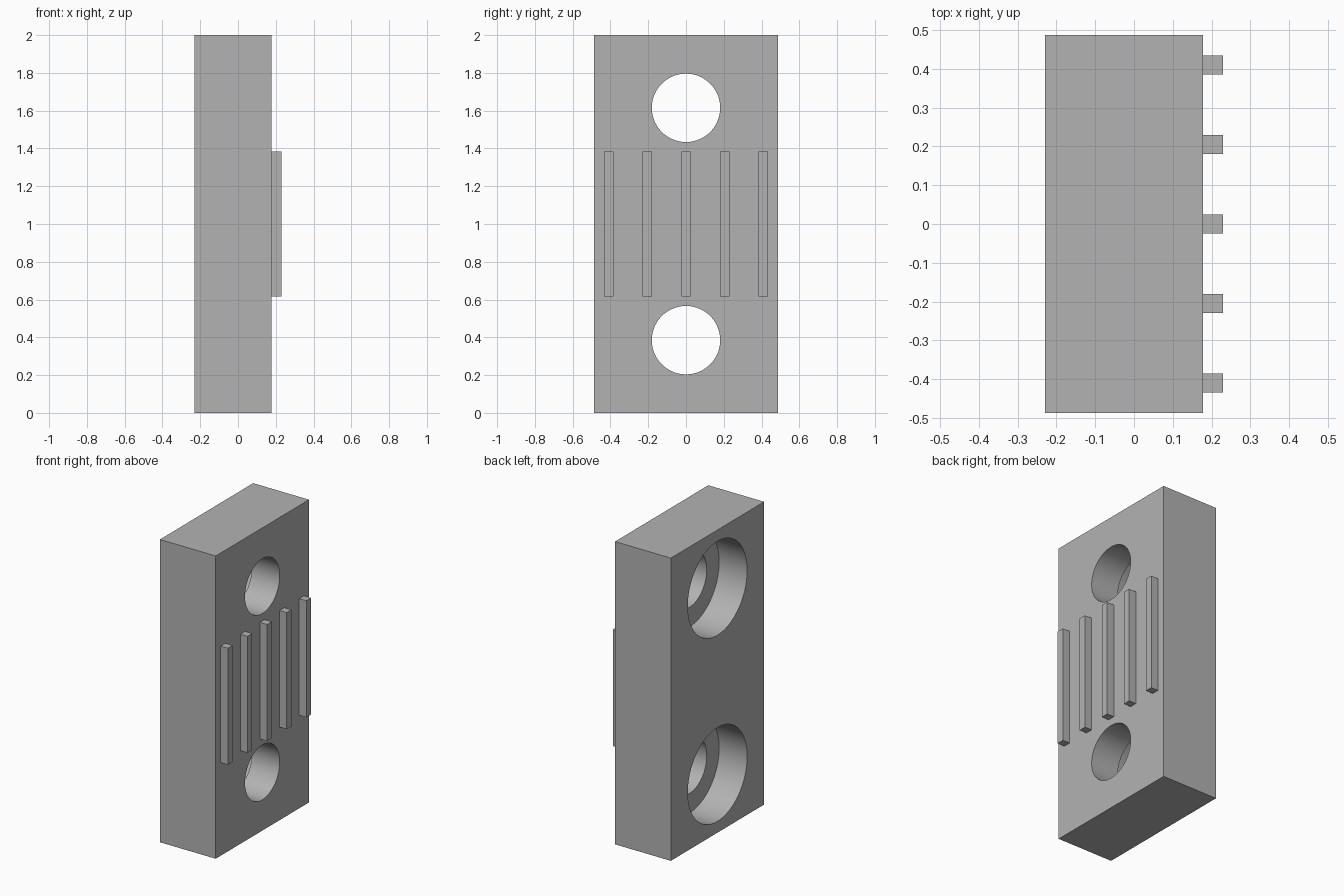
import bpy
import bmesh
from math import cos, sin, tau

cube = bpy.data.objects.get("Cube")
if cube:
    bpy.data.objects.remove(cube, do_unlink=True)

# Single grey finish
grey = bpy.data.materials.new("plain grey")
grey.use_nodes = True
colour = (0.45, 0.45, 0.45, 1)
grey.diffuse_color = colour
grey.node_tree.nodes["Principled BSDF"].inputs["Base Color"].default_value = colour

BACK, FACE, TIP = -0.23, 0.178, 0.23
HALF_DEPTH = 0.487
SHOULDER = -0.025
SEGMENTS = 96


def make_object(name, bm):
    bmesh.ops.recalc_face_normals(bm, faces=bm.faces)
    mesh = bpy.data.meshes.new(name)
    bm.to_mesh(mesh)
    bm.free()
    mesh.materials.append(grey)
    obj = bpy.data.objects.new(name, mesh)
    bpy.context.collection.objects.link(obj)
    return obj


def box(name, low, high):
    bm = bmesh.new()
    bmesh.ops.create_cube(bm, size=1)
    for v in bm.verts:
        v.co = [l + (c + 0.5) * (h - l) for c, l, h in zip(v.co, low, high)]
    return make_object(name, bm)


def stepped_cutter(name, z):
    """Wide bore from the back, narrowing at the shoulder, along x."""
    profile = [(BACK - 0.1, 0.31), (SHOULDER, 0.31), (SHOULDER, 0.181), (FACE + 0.1, 0.181)]
    bm = bmesh.new()
    rings = [[bm.verts.new((x, r * cos(tau * i / SEGMENTS), z + r * sin(tau * i / SEGMENTS)))
              for i in range(SEGMENTS)] for x, r in profile]
    for a, b in zip(rings, rings[1:]):
        for i in range(SEGMENTS):
            j = (i + 1) % SEGMENTS
            bm.faces.new((a[i], a[j], b[j], b[i]))
    bm.faces.new(rings[0])
    bm.faces.new(rings[-1])
    return make_object(name, bm)


# Block with two counterbored holes
block = box("block", (BACK, -HALF_DEPTH, 0), (FACE, HALF_DEPTH, 2))
cutters = [stepped_cutter("lower_hole_cutter", 0.385), stepped_cutter("upper_hole_cutter", 1.615)]
for cutter in cutters:
    cut = block.modifiers.new(cutter.name, "BOOLEAN")
    cut.operation = "DIFFERENCE"
    cut.solver = "EXACT"
    cut.object = cutter
    cutter.hide_render = True

bpy.ops.object.select_all(action="DESELECT")
block.select_set(True)
bpy.context.view_layer.objects.active = block
for cutter in cutters:
    bpy.ops.object.modifier_apply(modifier=cutter.name)
    bpy.data.objects.remove(cutter, do_unlink=True)
bpy.ops.object.shade_smooth_by_angle(angle=0.5)

# Five upright ribs on the face
for i in range(5):
    y = (i - 2) * 0.205
    box(f"rib_{i + 1}", (FACE - 0.005, y - 0.025, 0.615), (TIP, y + 0.025, 1.385))
